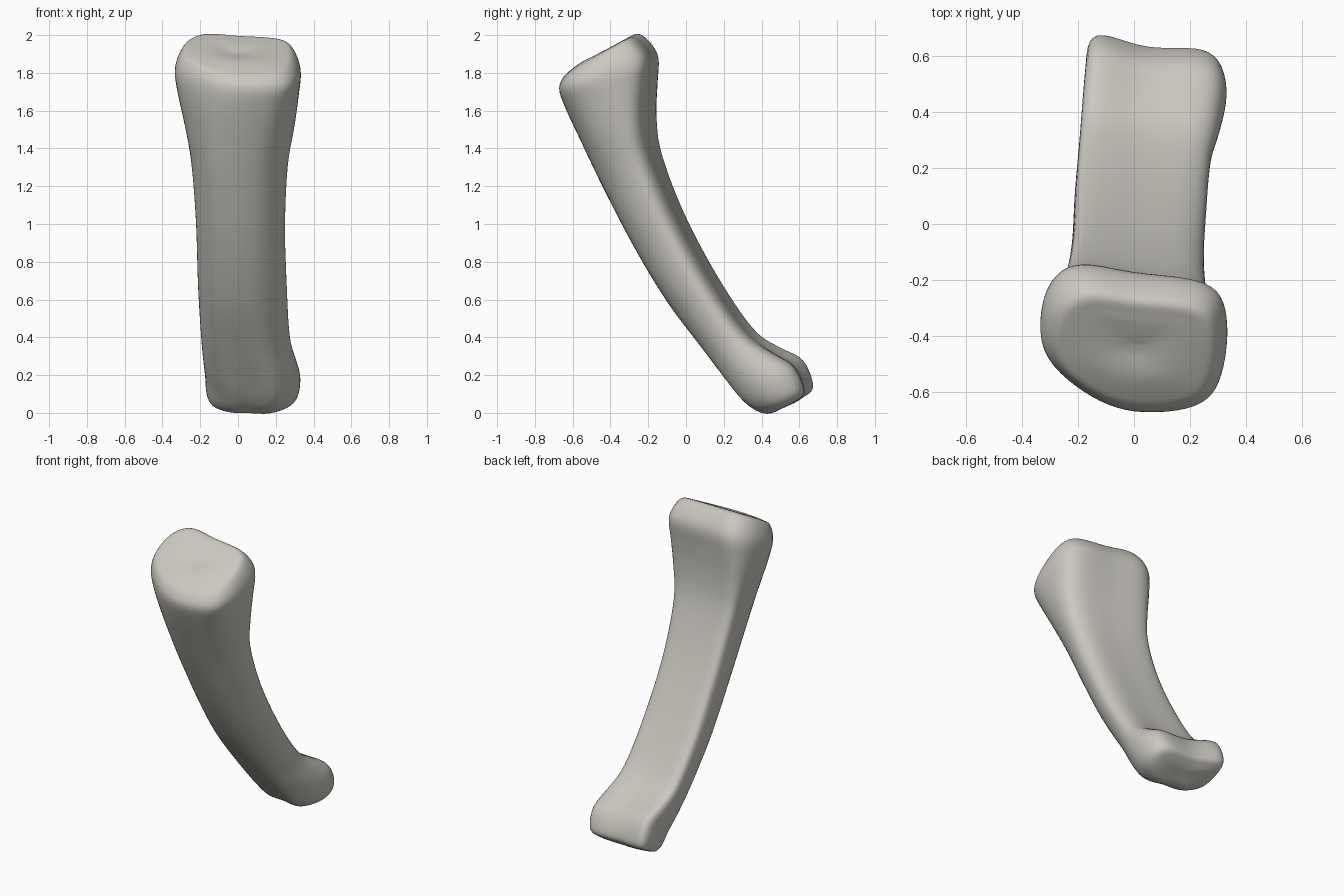
import bpy, bmesh
from mathutils import Vector

cube = bpy.data.objects.get("Cube")
if cube:
    bpy.data.objects.remove(cube)

# Cross-sections as (across, front-to-back) points, same order in each
HEAD = [(-.62, 1), (0, .95), (.78, .88), (1, .65), (.95, .25), (.68, .04),
        (0, 0), (-.55, .14), (-.98, .42), (-.96, .8)]
SHAFT = [(-.82, 1), (0, .9), (.75, .79), (1, .58), (.8, .25), (.38, .03),
         (-.2, 0), (-.67, .12), (-.96, .45), (-1, .82)]
FOOT = [(-.86, 1.01), (-.1, .86), (.75, .83), (1, .58), (.9, .25), (.5, 0),
        (0, .03), (-.5, .06), (-.9, .3), (-1, .7)]
SHAPES = [[Vector(p) for p in s] for s in (HEAD, SHAFT, FOOT)]

# Stations from head to foot: front y, z, back y, z, x min, x max, shape blend
STATIONS = [
    (-.46, 1.895, -.43, 1.91, -.03, .03, 0),
    (-.54, 1.865, -.37, 1.95, -.13, .13, 0),
    (-.61, 1.815, -.31, 1.985, -.23, .23, 0),
    (-.65, 1.775, -.24, 2.005, -.29, .29, 0),
    (-.67, 1.71, -.15, 1.90, -.33, .33, 0),
    (-.63, 1.60, -.15, 1.75, -.315, .322, .35),
    (-.55, 1.43, -.155, 1.58, -.28, .30, .75),
    (-.45, 1.22, -.13, 1.38, -.245, .265, 1),
    (-.28, .89, -.01, 1.06, -.22, .25, 1),
    (-.10, .59, .17, .72, -.21, .26, 1),
    (.08, .35, .36, .44, -.195, .275, 1.4),
    (.21, .18, .50, .345, -.185, .31, 1.9),
    (.30, .07, .62, .28, -.175, .33, 2),
    (.37, .015, .675, .14, -.165, .31, 2),
    (.44, -.005, .625, .085, -.12, .24, 2),
    (.51, .025, .57, .05, .02, .10, 2),
]


def catmull(a, b, c, d, t):
    return (b * 2 + (c - a) * t + (a * 2 - b * 5 + c * 4 - d) * t * t
            + (b * 3 - a - c * 3 + d) * t ** 3) * .5


def smooth_loop(points, steps):
    n = len(points)
    return [catmull(*(points[(i + k) % n] for k in (-1, 0, 1, 2)), s / steps)
            for i in range(n) for s in range(steps)]


def smooth_path(points, steps):
    last = len(points) - 1
    path = [catmull(*(points[min(max(i + k, 0), last)] for k in (-1, 0, 1, 2)), s / steps)
            for i in range(last) for s in range(steps)]
    return path + [points[last]]


def section(station):
    yf, zf, yb, zb, x0, x1, blend = station
    blend = min(max(blend, 0), 2)
    low = min(int(blend), 1)
    shape = [a.lerp(b, blend - low) for a, b in zip(SHAPES[low], SHAPES[low + 1])]
    return [((x0 + x1) / 2 + p.x * (x1 - x0) / 2, yf + p.y * (yb - yf), zf + p.y * (zb - zf))
            for p in smooth_loop(shape, 6)]


# Loft the bone through its sections and close both ends
bm = bmesh.new()
rings = [[bm.verts.new(co) for co in section(s)]
         for s in smooth_path([Vector(s) for s in STATIONS], 6)]
for a, b in zip(rings, rings[1:]):
    for i in range(len(a)):
        j = (i + 1) % len(a)
        bm.faces.new((a[i], a[j], b[j], b[i]))
for end in (rings[0], rings[-1]):
    bm.faces.new(end)
bmesh.ops.recalc_face_normals(bm, faces=bm.faces)
for _ in range(4):
    bmesh.ops.smooth_vert(bm, verts=bm.verts, factor=.5,
                          use_axis_x=True, use_axis_y=True, use_axis_z=True)
for face in bm.faces:
    face.smooth = True
mesh = bpy.data.meshes.new("finger_bone")
bm.to_mesh(mesh)
bm.free()
bone = bpy.data.objects.new("finger_bone", mesh)
bpy.context.collection.objects.link(bone)

# Bone colour
mat = bpy.data.materials.new("warm_grey_bone")
mat.use_nodes = True
color = (.6, .58, .53, 1)
mat.diffuse_color = color
mat.node_tree.nodes["Principled BSDF"].inputs["Base Color"].default_value = color
mesh.materials.append(mat)
